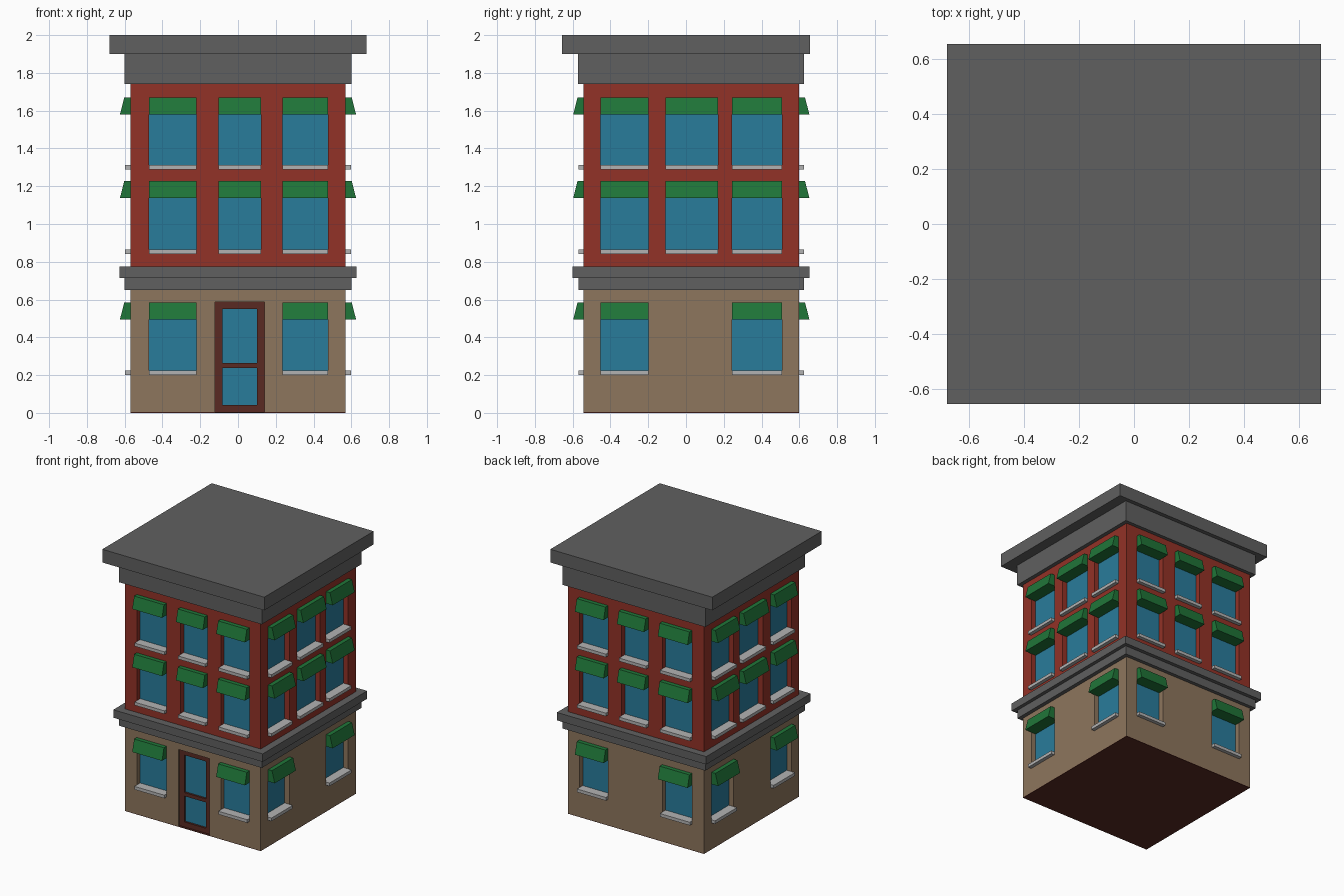
import bpy, bmesh

if "Cube" in bpy.data.objects:
    bpy.data.objects.remove(bpy.data.objects["Cube"])

H, CY = 0.57, 0.028          # half width of the walls, y centre of the walls
RECESS = 0.04                # depth of window openings


def material(name, rgb):
    m = bpy.data.materials.new(name)
    m.diffuse_color = (*rgb, 1)
    m.use_nodes = True
    m.node_tree.nodes["Principled BSDF"].inputs["Base Color"].default_value = m.diffuse_color
    return m


BRICK = material("brick", (0.29, 0.032, 0.02))
TAN = material("tan", (0.27, 0.18, 0.11))
STONE = material("stone", (0.117, 0.117, 0.117))
SILL = material("sill", (0.45, 0.45, 0.45))
GREEN = material("green", (0.014, 0.18, 0.04))
GLASS = material("glass", (0.022, 0.2, 0.33))
WOOD = material("wood", (0.1, 0.023, 0.016))


def finish(bm, name, mat=None):
    bmesh.ops.recalc_face_normals(bm, faces=bm.faces)
    me = bpy.data.meshes.new(name)
    bm.to_mesh(me)
    bm.free()
    ob = bpy.data.objects.new(name, me)
    bpy.context.collection.objects.link(ob)
    if mat:
        me.materials.append(mat)
    return ob


def on_side(side, u, d, z):
    """u along the wall, d outwards from its surface."""
    if side in ("front", "back"):
        s = -1 if side == "front" else 1
        return (u, CY + s * (H + d), z)
    s = 1 if side == "right" else -1
    return (s * (H + d), u, z)


def prism(bm, side, u0, u1, profile):
    """Extrude a (depth, z) profile along a wall."""
    a = [bm.verts.new(on_side(side, u0, d, z)) for d, z in profile]
    b = [bm.verts.new(on_side(side, u1, d, z)) for d, z in profile]
    n = len(profile)
    bm.faces.new(a)
    bm.faces.new(b[::-1])
    for i in range(n):
        j = (i + 1) % n
        bm.faces.new((a[i], b[i], b[j], a[j]))


def rect(d0, d1, z0, z1):
    return [(d0, z0), (d1, z0), (d1, z1), (d0, z1)]


def box(name, x, y0, y1, z0, z1, mat):
    bm = bmesh.new()
    prism(bm, "front", -x, x, [(CY - H - y, z) for y, z in
                               ((y0, z0), (y1, z0), (y1, z1), (y0, z1))])
    return finish(bm, name, mat)


# Wall blocks and mouldings
y0, y1 = CY - H, CY + H
box("base_plate", H, y0, y1, 0, 0.004, WOOD)
ground_wall = box("ground_floor_wall", H, y0, y1, 0.004, 0.65, TAN)
brick_wall = box("upper_wall", H, y0, y1, 0.775, 1.74, BRICK)
box("band_lower", 0.6, -0.57, 0.625, 0.65, 0.715, STONE)
box("band_upper", 0.627, -0.6, 0.653, 0.715, 0.775, STONE)
box("cornice", 0.6, -0.572, 0.625, 1.74, 1.9, STONE)
box("roof_slab", 0.68, -0.656, 0.656, 1.9, 2.0, STONE)

# Windows: opening, glass, sill and awning on every side
SPANS_X = [(-0.47, -0.22), (-0.103, 0.123), (0.235, 0.476)]
SPANS_Y = [(-0.452, -0.198), (-0.108, 0.17), (0.243, 0.507)]
FLOORS = [(0.2, 0.585), (0.84, 1.228), (1.288, 1.67)]
cut, glass, sill, awning = (bmesh.new() for _ in range(4))
for side in ("front", "back", "left", "right"):
    spans = SPANS_X if side in ("front", "back") else SPANS_Y
    for floor, (z0, z1) in enumerate(FLOORS):
        for i, (u0, u1) in enumerate(spans):
            if floor == 0 and i == 1:
                continue
            prism(cut, side, u0, u1, rect(-0.06, 0.1, z0, z1))
            prism(glass, side, u0, u1, rect(-0.06, -RECESS, z0, z1))
            prism(sill, side, u0, u1, rect(-RECESS, 0.028, z0, z0 + 0.024))
            prism(awning, side, u0, u1, [(-RECESS, z1), (0.032, z1),
                                         (0.055, z1 - 0.09), (-RECESS, z1 - 0.09)])
finish(glass, "window_glass", GLASS)
finish(sill, "window_sills", SILL)
finish(awning, "window_awnings", GREEN)

# Front door: opening, frame bars and two panes
dx0, dx1, dtop = -0.122, 0.14, 0.587
prism(cut, "front", dx0, dx1, rect(-0.06, 0.1, -0.1, dtop))
frame, panes = bmesh.new(), bmesh.new()
for a, b in ((dx0, dx0 + 0.04), (dx1 - 0.04, dx1)):
    prism(frame, "front", a, b, rect(-0.06, -0.015, 0.004, dtop))
for a, b in ((0.004, 0.042), (0.238, 0.265), (0.549, dtop)):
    prism(frame, "front", dx0 + 0.04, dx1 - 0.04, rect(-0.06, -0.015, a, b))
for a, b in ((0.042, 0.238), (0.265, 0.549)):
    prism(panes, "front", dx0 + 0.04, dx1 - 0.04, rect(-0.06, -0.03, a, b))
finish(frame, "door_frame", WOOD)
finish(panes, "door_panes", GLASS)

# Cut the openings into the walls
cutter = finish(cut, "opening_cutter")
cutter.hide_render = True
for wall in (ground_wall, brick_wall):
    mod = wall.modifiers.new("openings", "BOOLEAN")
    mod.operation = "DIFFERENCE"
    mod.solver = "EXACT"
    mod.object = cutter
    bpy.context.view_layer.objects.active = wall
    bpy.ops.object.modifier_apply(modifier=mod.name)
bpy.data.objects.remove(cutter)
